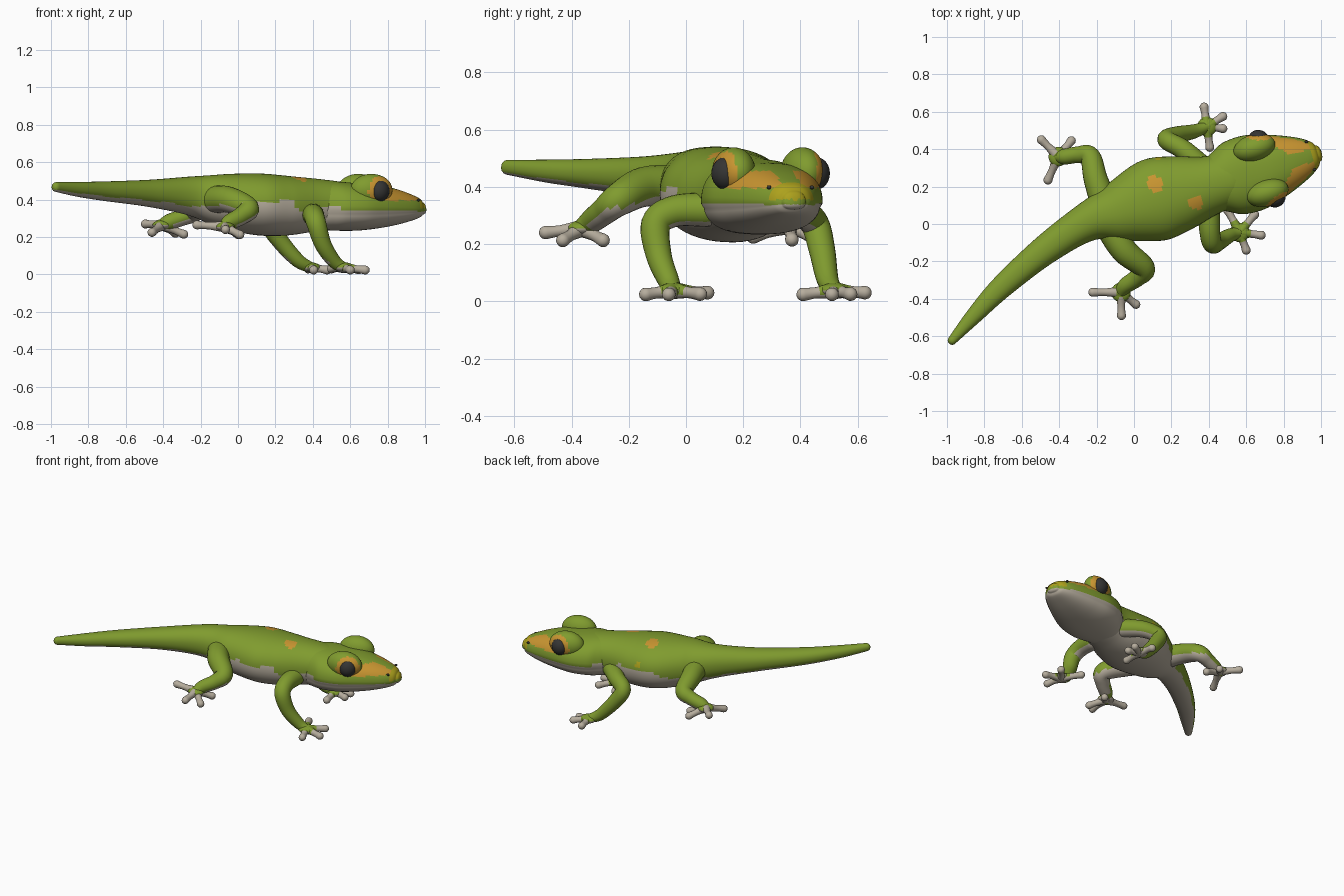
import bpy, bmesh, math
from mathutils import Vector as V, Matrix

if "Cube" in bpy.data.objects:
    bpy.data.objects.remove(bpy.data.objects["Cube"])

COLOURS = [("leaf green", (0.215, 0.33, 0.028)), ("pale belly", (0.47, 0.42, 0.34)),
           ("orange marking", (0.58, 0.30, 0.03)), ("yellow marking", (0.42, 0.36, 0.012)),
           ("dark eye", (0.035, 0.035, 0.034))]
GREEN, PALE, ORANGE, YELLOW, DARK = range(5)
MATS = []
for label, rgb in COLOURS:
    m = bpy.data.materials.new(label)
    m.diffuse_color = (*rgb, 1)
    m.use_nodes = True
    m.node_tree.nodes["Principled BSDF"].inputs["Base Color"].default_value = m.diffuse_color
    MATS.append(m)


def finish(bm, name, rule):
    """Turn a bmesh into a smooth object; rule(centre, normal, face) gives the colour."""
    bmesh.ops.recalc_face_normals(bm, faces=bm.faces)
    bm.normal_update()
    for f in bm.faces:
        f.smooth = True
        f.material_index = rule(f.calc_center_median(), f.normal, f)
    me = bpy.data.meshes.new(name)
    bm.to_mesh(me)
    bm.free()
    for m in MATS:
        me.materials.append(m)
    ob = bpy.data.objects.new(name, me)
    bpy.context.collection.objects.link(ob)
    return ob


def spline(keys, steps):
    """Catmull-Rom through keys of any length."""
    k = [keys[0]] + list(keys) + [keys[-1]]
    out = []
    for i in range(1, len(k) - 2):
        for j in range(steps):
            t = j / steps
            out.append([0.5 * (2 * b + (c - a) * t + (2 * a - 5 * b + 4 * c - d) * t * t
                               + (3 * b - a - 3 * c + d) * t ** 3)
                        for a, b, c, d in zip(*k[i - 1:i + 3])])
    return out + [list(keys[-1])]


def loft(name, keys, rule, seg=16, steps=5, power=1.0, jaw=1.0):
    """Tube through (x, y, z, half width, height up, height down) with rounded ends."""
    rows = spline(keys, steps)
    pts = [V(r[:3]) for r in rows]
    n = len(pts)
    tans = [(pts[min(i + 1, n - 1)] - pts[max(i - 1, 0)]).normalized() for i in range(n)]
    side = tans[0].cross(V((0, 0, 1))).normalized()
    rings = []
    caps = [math.radians(a) for a in (80, 60, 40, 20)]
    for i in range(n):
        side = (side - tans[i] * side.dot(tans[i])).normalized()
        size = rows[i][3:]
        r = min(size)
        start = [(pts[i] - tans[i] * r * math.sin(a), math.cos(a)) for a in caps] if i == 0 else []
        end = [(pts[i] + tans[i] * r * math.sin(a), math.cos(a)) for a in caps[::-1]] if i == n - 1 else []
        for p, k in start + [(pts[i], 1)] + end:
            rings.append((p, side.copy(), side.cross(tans[i]), [s * k for s in size], i / (n - 1)))
    bm = bmesh.new()
    tag = bm.faces.layers.float.new("along")
    loops = []
    for p, s, u, (w, hu, hd), t in rings:
        ring = []
        for j in range(seg):
            a = 2 * math.pi * j / seg
            ca, sa = math.cos(a), math.sin(a)
            x = math.copysign(abs(ca) ** power, ca) * w * (jaw if sa < -0.01 else 1)
            ring.append(bm.verts.new(p + s * x + u * math.copysign(abs(sa) ** power, sa)
                                     * (hu if sa > 0 else hd)))
        loops.append((ring, t))
    for (a, t), (b, _) in zip(loops, loops[1:]):
        for j in range(seg):
            f = bm.faces.new((a[j], a[(j + 1) % seg], b[(j + 1) % seg], b[j]))
            f[tag] = t
    bm.faces.new(loops[0][0])
    bm.faces.new(loops[-1][0])[tag] = 1.0
    return finish(bm, name, lambda c, nr, f: rule(c, nr, f[tag]))


def blob(name, centre, radii, rule, turn=0.0, seg=24):
    """Ellipsoid, optionally turned about z."""
    bm = bmesh.new()
    bmesh.ops.create_uvsphere(bm, u_segments=seg, v_segments=seg // 2, radius=1)
    bm.transform(Matrix.Translation(centre) @ Matrix.Rotation(turn, 4, 'Z') @ Matrix.Diagonal((*radii, 1)))
    return finish(bm, name, rule)


# Body and tail in one sweep, pale below, with spots on the back and flank
def body_rule(c, n, t):
    for x, y, z, r, col in ((0.11, 0.215, 0.53, 0.035, ORANGE), (0.33, 0.115, 0.51, 0.03, ORANGE),
                            (0.13, 0.335, 0.41, 0.025, YELLOW)):
        if (c - V((x, y, z))).length < r + (0.01 if col == ORANGE else 0):
            return col
    k = min(max((c.x + 0.3) / 0.35, 0), 1)
    limit = -0.6 + 0.68 * k - (0.2 if c.x > 0.3 else 0) + 0.06 * math.sin(c.x * 30)
    return PALE if n.z < limit else GREEN


body = [(-0.972, -0.622, 0.468, 0.024, 0.026), (-0.85, -0.485, 0.455, 0.045, 0.04),
        (-0.70, -0.33, 0.445, 0.062, 0.053), (-0.47, -0.135, 0.434, 0.080, 0.073),
        (-0.25, 0.01, 0.42, 0.105, 0.105), (-0.08, 0.065, 0.395, 0.165, 0.143),
        (0.10, 0.125, 0.376, 0.222, 0.164), (0.25, 0.165, 0.368, 0.203, 0.160),
        (0.40, 0.205, 0.372, 0.160, 0.142), (0.52, 0.24, 0.375, 0.145, 0.125)]
loft("body_and_tail", [k + (k[4],) for k in body], body_rule, 56, 12, 0.92)

# Head, in its own frame: u runs forward, v runs to its left
ANGLE = math.radians(16.4)
FWD, LEFT = V((math.cos(ANGLE), math.sin(ANGLE), 0)), V((-math.sin(ANGLE), math.cos(ANGLE), 0))
BASE = V((0.40, 0.205, 0))


def head_point(u, v, z):
    return BASE + FWD * u + LEFT * v + V((0, 0, z))


def head_rule(c, n, t):
    u, v = (c - BASE).dot(FWD), abs((c - BASE).dot(LEFT))
    if c.z < 0.338 or (u < 0.1 and c.z < 0.36):
        return PALE
    if u > 0.575 and 0.355 < c.z:
        return YELLOW
    if u > 0.34 and 0.395 < c.z < 0.455 and v > 0.035:
        return ORANGE
    return GREEN


head = [(0.0, 0.13, 0.15, 0.10), (0.07, 0.168, 0.155, 0.105), (0.14, 0.20, 0.155, 0.108),
        (0.25, 0.205, 0.145, 0.107), (0.36, 0.178, 0.137, 0.095), (0.46, 0.142, 0.115, 0.077),
        (0.54, 0.105, 0.088, 0.056), (0.59, 0.07, 0.065, 0.038), (0.607, 0.045, 0.045, 0.022)]
loft("head", [(*head_point(u, 0, 0.342), w, a, b) for u, w, a, b in head], head_rule, 56, 8, 0.85, 0.95)

# Eye bumps with orange rims, eyes and nostrils on both sides
for side, s in (("left", 1), ("right", -1)):
    eye = head_point(0.325, s * 0.165, 0.447)
    blob(side + "_eye_bump", head_point(0.29, s * 0.125, 0.452), (0.115, 0.072, 0.086),
         lambda c, n, f: ORANGE if (c - eye).length < 0.077 and (c - BASE).dot(FWD) > 0.25 else GREEN,
         ANGLE, 48)
    blob(side + "_eye", eye, (0.054, 0.048, 0.057), lambda c, n, f: DARK, ANGLE - s * 0.35)
    blob(side + "_nostril", head_point(0.567, s * 0.078, 0.398), (0.01, 0.008, 0.007),
         lambda c, n, f: DARK, ANGLE, 10)

# Legs: path with radius, then palm and digit tips
LEGS = {
    "right_front": ([(0.40, 0.07, 0.32, 0.06), (0.405, -0.04, 0.315, 0.055), (0.42, -0.105, 0.27, 0.052),
                     (0.455, -0.095, 0.16, 0.045), (0.515, -0.06, 0.07, 0.037), (0.565, -0.045, 0.038, 0.028)],
                    [(0.50, 0.075, 0.03), (0.645, 0.05, 0.025), (0.68, -0.06, 0.024), (0.60, -0.14, 0.024)]),
    "left_front": ([(0.36, 0.31, 0.32, 0.06), (0.26, 0.40, 0.31, 0.053), (0.175, 0.45, 0.27, 0.05),
                    (0.225, 0.475, 0.18, 0.046), (0.32, 0.495, 0.075, 0.038), (0.39, 0.52, 0.038, 0.028)],
                   [(0.375, 0.625, 0.03), (0.475, 0.575, 0.025), (0.475, 0.51, 0.024), (0.405, 0.41, 0.024)]),
    "right_hind": ([(-0.13, -0.02, 0.40, 0.075), (-0.05, -0.145, 0.40, 0.07), (0.055, -0.235, 0.355, 0.058),
                    (0.02, -0.285, 0.315, 0.048), (-0.045, -0.33, 0.28, 0.042), (-0.07, -0.365, 0.255, 0.032)],
                   [(-0.22, -0.365, 0.265), (-0.067, -0.49, 0.24), (0.01, -0.43, 0.213), (0.0, -0.29, 0.213)]),
    "left_hind": ([(-0.15, 0.08, 0.39, 0.075), (-0.205, 0.24, 0.375, 0.064), (-0.235, 0.36, 0.335, 0.055),
                   (-0.30, 0.37, 0.305, 0.045), (-0.37, 0.36, 0.28, 0.042), (-0.405, 0.36, 0.265, 0.032)],
                  [(-0.495, 0.45, 0.27), (-0.335, 0.445, 0.22), (-0.46, 0.235, 0.225), (-0.29, 0.37, 0.215)]),
}
for name, (path, tips) in LEGS.items():
    hind = name.endswith("hind")
    loft(name + "_leg", [(x, y, z, r, r, r) for x, y, z, r in path],
         lambda c, n, t: PALE if n.z < (-0.4 if hind else -0.65) and t < 0.75 else GREEN, 24, 6)
    palm = V(path[-1][:3])
    blob(name + "_palm", palm, (0.052, 0.052, 0.026),
         lambda c, n, f: PALE if n.z < -0.2 else GREEN)
    for i, tip in enumerate(tips):
        tip = V(tip)
        keys = [(*palm.lerp(tip, k), r, r, r) for k, r in ((0.1, 0.029), (0.6, 0.02), (1, 0.024))]
        start = 0.1 if hind else 0.4
        loft(f"{name}_digit_{i + 1}", keys, lambda c, n, t: PALE if t > start or n.z < -0.3 else GREEN, 14, 5)
